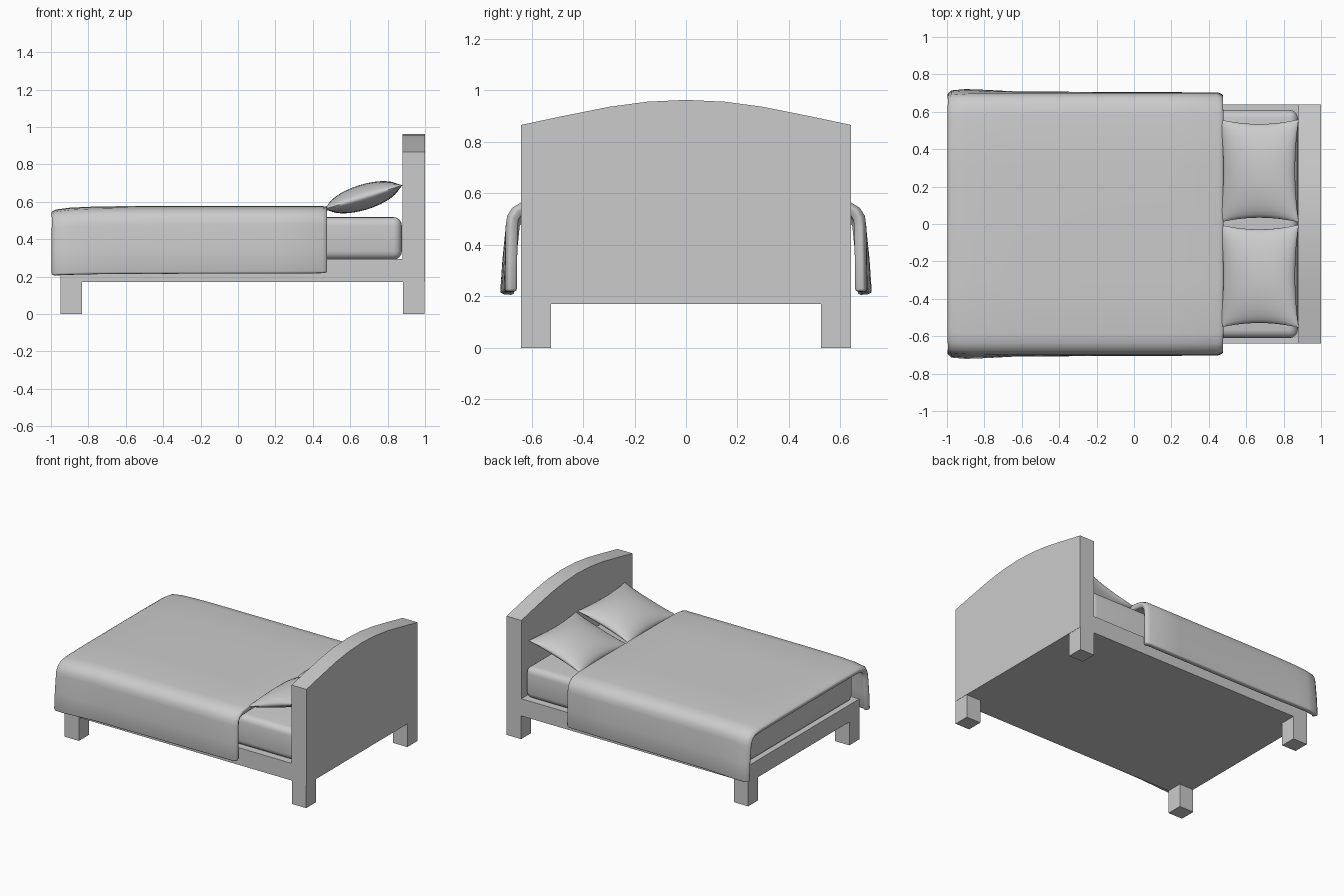
import bpy, bmesh, math
from mathutils import Vector

if "Cube" in bpy.data.objects:
    bpy.data.objects.remove(bpy.data.objects["Cube"])


def finish(name, bm, angle=40):
    me = bpy.data.meshes.new(name)
    bm.to_mesh(me)
    bm.free()
    ob = bpy.data.objects.new(name, me)
    bpy.context.collection.objects.link(ob)
    bpy.ops.object.select_all(action='DESELECT')
    bpy.context.view_layer.objects.active = ob
    ob.select_set(True)
    bpy.ops.object.shade_smooth_by_angle(angle=math.radians(angle))
    return ob


def box(name, lo, hi, bevel=0, segments=1):
    bm = bmesh.new()
    bmesh.ops.create_cube(bm, size=1)
    for v in bm.verts:
        v.co = Vector([(a + b) / 2 + c * (b - a) for a, b, c in zip(lo, hi, v.co)])
    if bevel:
        bmesh.ops.bevel(bm, geom=bm.edges[:], offset=bevel, segments=segments,
                        profile=0.5, affect='EDGES')
    return finish(name, bm)


# Platform frame and legs
box("bed_frame", (-0.95, -0.64, 0.17), (0.88, 0.64, 0.295))
for end, x0, x1 in (("foot", -0.95, -0.835), ("head", 0.882, 0.998)):
    for side, s in (("front", -1), ("back", 1)):
        y = sorted((s * 0.525, s * 0.64))
        box(f"{end}_{side}_leg", (x0, y[0], 0), (x1, y[1], 0.172))

# Arched headboard
half = [(0.64, 0.866), (0.47, 0.902), (0.3, 0.936), (0.15, 0.956)]
outline = ([(-0.64, 0.17), (0.64, 0.17)] + half + [(0, 0.963)]
           + [(-y, z) for y, z in reversed(half)])
bm = bmesh.new()
face = bm.faces.new([bm.verts.new((0.88, y, z)) for y, z in outline])
ext = bmesh.ops.extrude_face_region(bm, geom=[face])
moved = [g for g in ext["geom"] if isinstance(g, bmesh.types.BMVert)]
bmesh.ops.translate(bm, verts=moved, vec=(0.12, 0, 0))
bmesh.ops.recalc_face_normals(bm, faces=bm.faces[:])
finish("headboard", bm)

# Mattress
box("mattress", (-0.93, -0.61, 0.29), (0.876, 0.61, 0.518), 0.045, 4)

# Blanket: draped cross-section swept from foot to head, open at the foot
# station: x, top height, hem half-width, shoulder half-width, hem height
stations = [(-1.0, 0.545, 0.695, 0.675, 0.207), (-0.975, 0.558, 0.715, 0.695, 0.208),
            (-0.9, 0.568, 0.722, 0.70, 0.211), (-0.8, 0.573, 0.718, 0.70, 0.213),
            (-0.65, 0.576, 0.71, 0.70, 0.215), (-0.2, 0.577, 0.706, 0.70, 0.216),
            (0.2, 0.577, 0.705, 0.70, 0.217), (0.45, 0.577, 0.703, 0.70, 0.218),
            (0.48, 0.572, 0.69, 0.685, 0.22)]
bm = bmesh.new()
rows = []
for x, top, hem, sh, low in stations:
    right = [(hem, low), (hem - (hem - sh) * 0.4, low + 0.13), (sh, top - 0.10),
             (sh - 0.005, top - 0.065), (sh - 0.025, top - 0.033),
             (sh - 0.06, top - 0.012), (sh - 0.12, top - 0.003), (0.3, top)]
    section = [(-y, z) for y, z in right] + right[::-1]
    rows.append([bm.verts.new((x, y, z)) for y, z in section])
for a, b in zip(rows, rows[1:]):
    for i in range(len(a) - 1):
        bm.faces.new((a[i], b[i], b[i + 1], a[i + 1]))
top_face = max(bm.faces, key=lambda f: f.calc_center_median().z)
top_face.normal_update()
if top_face.normal.z < 0:
    bmesh.ops.reverse_faces(bm, faces=bm.faces[:])
blanket = finish("blanket", bm, 60)
mod = blanket.modifiers.new("thickness", 'SOLIDIFY')
mod.thickness = 0.04
mod.offset = -1
mod = blanket.modifiers.new("soft_hem", 'BEVEL')
mod.width = 0.01
mod.segments = 2
mod.limit_method = 'ANGLE'
mod.angle_limit = math.radians(60)


# Pillows: two puffed grids welded at a pinched rim, leaning on the headboard
def pillow(name, y_centre):
    bm = bmesh.new()
    n = 16
    tilt = math.radians(17)
    for side in (1, -1):
        new = bmesh.ops.create_grid(bm, x_segments=n, y_segments=n, size=1)["verts"]
        for v in new:
            u, w = (math.sin(c * math.pi / 2) for c in v.co.xy)
            puff = max(0, (1 - u * u) * (1 - w * w)) ** 0.55
            x = 0.22 * u * (1 - 0.09 * (1 - w * w))
            y = 0.275 * w * (1 - 0.09 * (1 - u * u))
            z = side * 0.068 * puff
            v.co = (0.67 + x * math.cos(tilt) - z * math.sin(tilt), y_centre + y,
                    0.624 + x * math.sin(tilt) + z * math.cos(tilt))
    bmesh.ops.remove_doubles(bm, verts=bm.verts[:], dist=0.0005)
    bmesh.ops.recalc_face_normals(bm, faces=bm.faces[:])
    finish(name, bm, 60)


pillow("front_pillow", -0.279)
pillow("back_pillow", 0.284)
